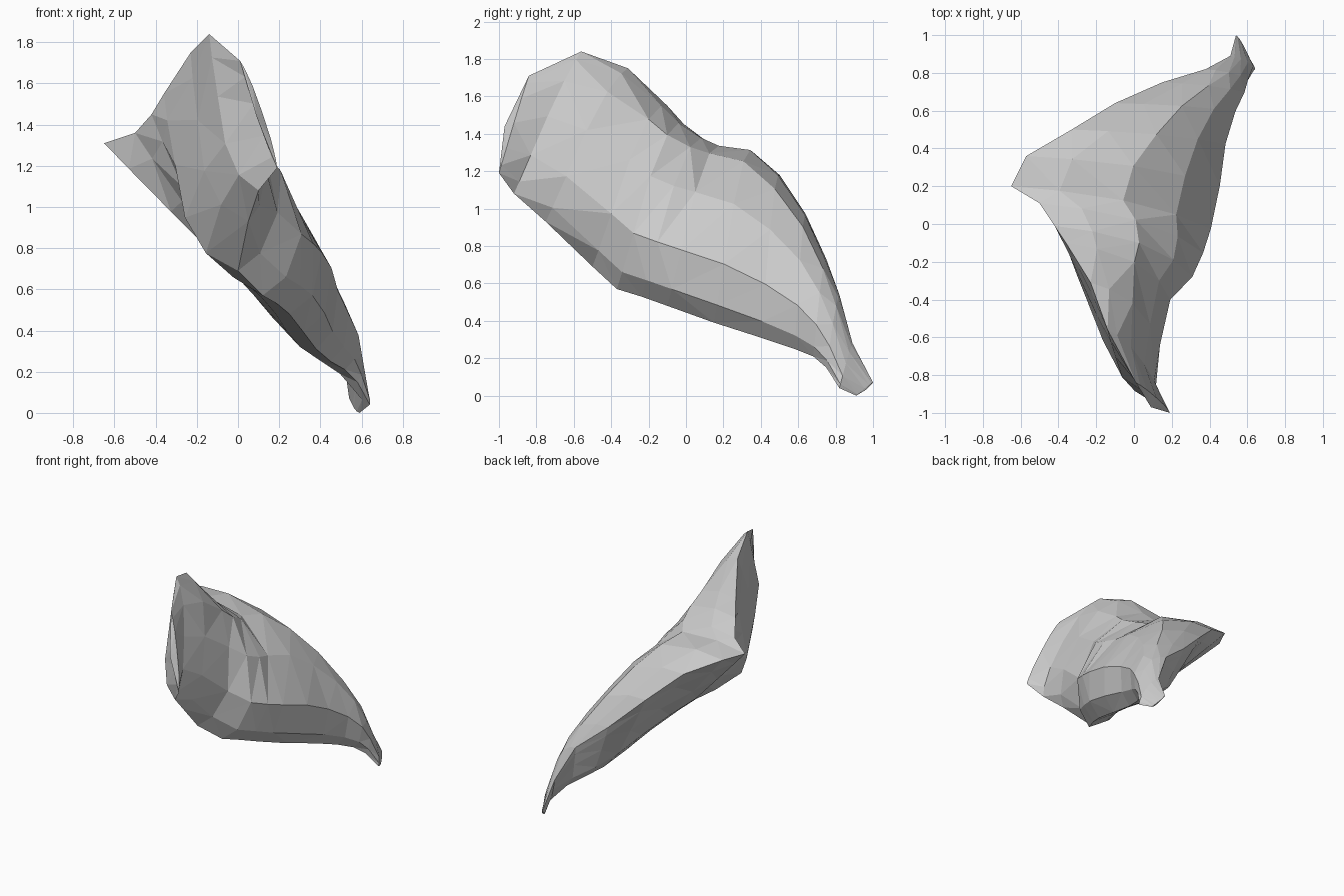
import bpy
import bmesh
from mathutils import Vector

cube = bpy.data.objects.get("Cube")
if cube:
    bpy.data.objects.remove(cube, do_unlink=True)

# One flat grey for the whole shell
grey = bpy.data.materials.new("plain grey")
grey.use_nodes = True
colour = (0.6, 0.6, 0.6, 1)
grey.diffuse_color = colour
grey.node_tree.nodes["Principled BSDF"].inputs["Base Color"].default_value = colour

# Upper edge of the shell, from the raised front lip over the side wing to the tail
upper_edge = [
    (.01, -.84, 1.71), (-.14, -.56, 1.84), (-.23, -.31, 1.75), (-.36, -.1, 1.55),
    (-.42, -.01, 1.45), (-.5, .11, 1.36), (-.65, .2, 1.31), (-.57, .36, 1.3),
    (-.33, .5, 1.18), (-.1, .64, .97), (.15, .75, .73), (.38, .82, .54),
    (.51, .89, .28), (.54, 1, .07)]

# Lower edge, from the front beak along the keel to the tail
lower_edge = [
    (.19, -1, 1.19), (.1, -.92, 1.08), (.05, -.75, .93), (0, -.5, .69),
    (.12, -.37, .57), (.19, -.24, .53), (.25, -.1, .48), (.32, .15, .39),
    (.38, .4, .31), (.45, .58, .25), (.52, .68, .21), (.58, .75, .15),
    (.64, .82, .04), (.59, .91, 0)]

# How far each rib bulges on its outer and inner side
outer_bulge = [.02, .08, .19, .34, .39, .42, .46, .43, .34, .27, .19, .09, .03, .01]
inner_bulge = [.01, .09, .13, .15, .11, .08, .06, .06, .09, .12, .12, .08, .03, .01]

# Rib profiles: position along the rib, sideways share, upward share
outer_profile = [(.08, .4, .2), (.25, .8, .42), (.5, .92, .42), (.75, .83, .2), (.92, .4, .05)]
inner_profile = [(.9, .8, 0), (.7, 1, 0), (.4, .6, 0), (.15, .25, 0)]


def rib_points(top, bottom, outer, inner):
    """Closed cross-section running down the outer side and up the inner side."""
    top, bottom = Vector(top), Vector(bottom)
    points = [top]
    for t, side, up in outer_profile:
        points.append(top.lerp(bottom, t) + outer * Vector((side, 0, up)))
    points.append(bottom)
    for t, side, up in inner_profile:
        points.append(top.lerp(bottom, t) - inner * Vector((side, 0, up)))
    return points


# Loft the ribs into one closed shell
bm = bmesh.new()
rings = [[bm.verts.new(p) for p in rib_points(*rib)]
         for rib in zip(upper_edge, lower_edge, outer_bulge, inner_bulge)]
count = len(rings[0])
for near, far in zip(rings, rings[1:]):
    for i in range(count):
        j = (i + 1) % count
        bm.faces.new((near[i], near[j], far[j], far[i]))

# Close the front lip and the tail with fans
front_lip = (.09, -.97, 1.44)
tail_end = (.57, .96, .03)
for ring, apex in ((rings[0], front_lip), (rings[-1], tail_end)):
    centre = bm.verts.new(apex)
    for i in range(count):
        bm.faces.new((ring[i], ring[(i + 1) % count], centre))

bmesh.ops.triangulate(bm, faces=bm.faces[:])
bmesh.ops.recalc_face_normals(bm, faces=bm.faces[:])

mesh = bpy.data.meshes.new("faceted_shell")
bm.to_mesh(mesh)
bm.free()
mesh.materials.append(grey)
shell = bpy.data.objects.new("faceted_shell", mesh)
bpy.context.collection.objects.link(shell)
